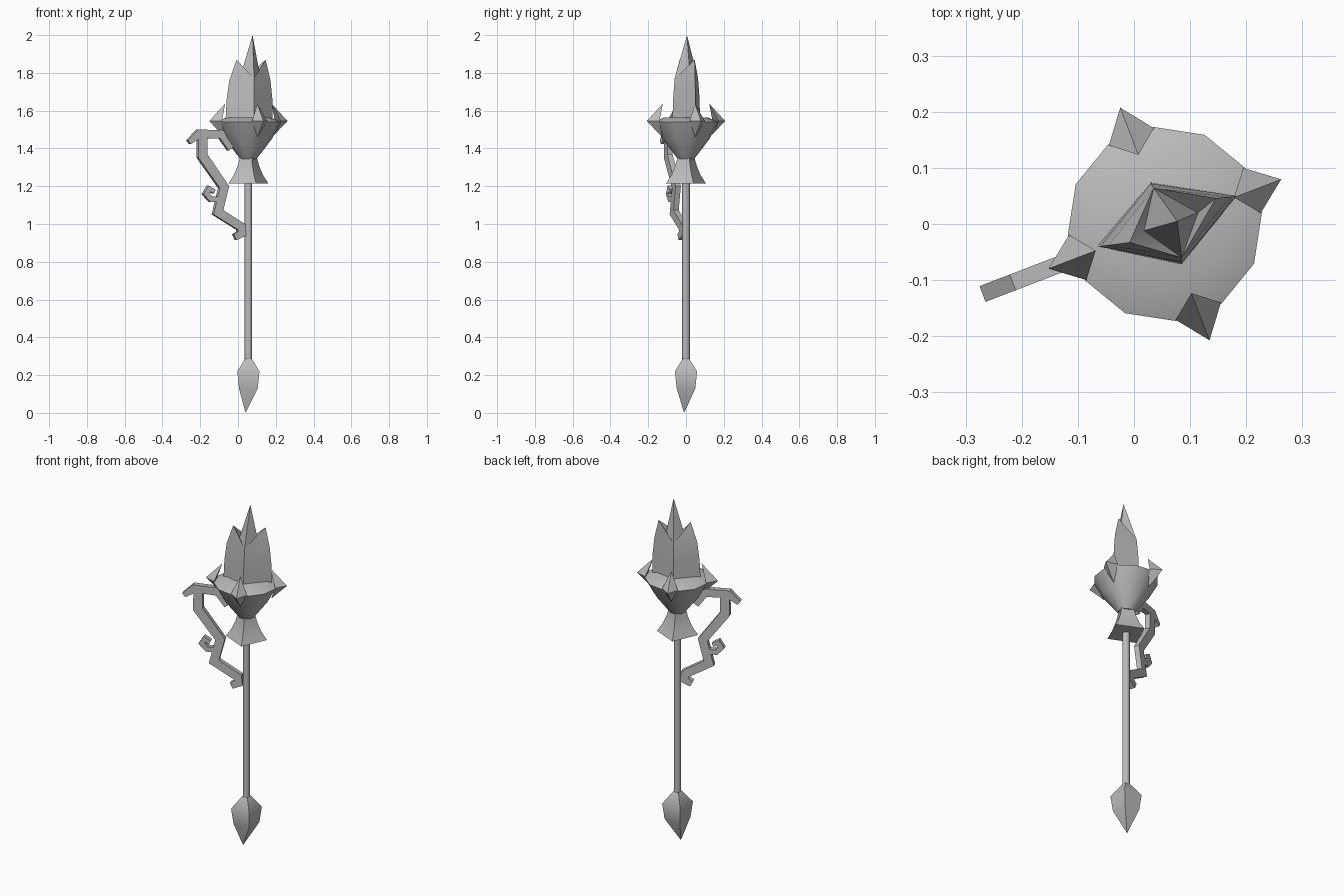
import bpy, bmesh
from math import sin, cos, radians, pi
from mathutils import Vector

cube = bpy.data.objects.get("Cube")
if cube:
    bpy.data.objects.remove(cube, do_unlink=True)

TURN = radians(21)            # the head is turned about the shaft
AXIS = Vector((0.055, 0.0))   # shaft position in plan

stone = bpy.data.materials.new("plain grey")
stone.use_nodes = True
grey = (0.5, 0.5, 0.5, 1)
stone.diffuse_color = grey
stone.node_tree.nodes["Principled BSDF"].inputs["Base Color"].default_value = grey


def build(name, points, faces, angle=40):
    bm = bmesh.new()
    verts = [bm.verts.new(p) for p in points]
    for f in faces:
        bm.faces.new([verts[i] for i in f])
    bmesh.ops.recalc_face_normals(bm, faces=bm.faces)
    mesh = bpy.data.meshes.new(name)
    bm.to_mesh(mesh)
    bm.free()
    mesh.materials.append(stone)
    obj = bpy.data.objects.new(name, mesh)
    bpy.context.collection.objects.link(obj)
    bpy.ops.object.select_all(action='DESELECT')
    obj.select_set(True)
    bpy.context.view_layer.objects.active = obj
    bpy.ops.object.shade_smooth_by_angle(angle=radians(angle))
    return obj


def polar(r, a, z):
    return (AXIS.x + r * cos(a), AXIS.y + r * sin(a), z)


def bridge(n, rings):
    return [(k * n + i, k * n + (i + 1) % n, (k + 1) * n + (i + 1) % n, (k + 1) * n + i)
            for k in range(rings - 1) for i in range(n)]


def lathe(name, profile, angles, tip=None, angle=40):
    """Rings of (radius, height); the first ring is closed flat or drawn to a tip."""
    n, m = len(angles), len(profile)
    pts = [polar(r, a, z) for r, z in profile for a in angles]
    faces = bridge(n, m) + [tuple(range((m - 1) * n, m * n))]
    if tip:
        pts.append(tip)
        faces += [(i, (i + 1) % n, len(pts) - 1) for i in range(n)]
    else:
        faces.append(tuple(range(n)))
    return build(name, pts, faces, angle)


def ribbon(name, path, widths, depth=0.03):
    """Flat bar with mitred corners, in the upright plane of one spike."""
    out = Vector((-cos(TURN), -sin(TURN), 0))
    side = Vector((-out.y, out.x, 0)) * depth / 2
    p = [Vector(q) for q in path]
    pts = []
    for i, q in enumerate(p):
        a = (q - p[i - 1]).normalized() if i else (p[1] - q).normalized()
        b = (p[i + 1] - q).normalized() if i < len(p) - 1 else a
        t = (a + b).normalized()
        n = Vector((-t.y, t.x)) * widths[i] / 2 / max(t.dot(a), 0.6)
        for edge, s in ((q + n, 1), (q + n, -1), (q - n, -1), (q - n, 1)):
            pts.append(AXIS.to_3d() + out * edge.x + Vector((0, 0, edge.y)) + side * s)
    last = len(pts) - 4
    faces = bridge(4, len(p)) + [(0, 1, 2, 3), tuple(range(last, last + 4))]
    return build(name, pts, faces, 25)


quarter = [k * pi / 2 for k in range(4)]

# Shaft and pointed foot
lathe("shaft", [(0.02, 0.27), (0.02, 1.3)], [k * pi / 4 for k in range(8)], angle=60)
lathe("foot_point", [(0.07, 0.13), (0.083, 0.22), (0.024, 0.287)],
      [pi / 4 + q for q in quarter], tip=(0.04, -0.01, 0))

# Square flared collar
lathe("collar", [(0.113, 1.215), (0.082, 1.26), (0.06, 1.31), (0.046, 1.36)],
      [TURN + q for q in quarter])

# Bowl: spike roots alternate with single corners
half = radians(14.5)
bowl_angles = [TURN + q + d for q in quarter for d in (-half, half, pi / 4)]
lathe("bowl", [(0.044, 1.345), (0.125, 1.45), (0.174, 1.54), (0.115, 1.565)],
      bowl_angles, angle=45)

# Four spikes on the rim
for k, q in enumerate(quarter):
    a = TURN + q
    pts = [polar(0.222, a, 1.545), polar(0.172, a + half, 1.545),
           polar(0.172, a - half, 1.545), polar(0.132, a, 1.637),
           polar(0.135, a, 1.46)]
    build("rim_spike_%d" % (k + 1), pts,
          [(0, 1, 3), (0, 3, 2), (1, 2, 3), (0, 4, 1), (0, 2, 4), (1, 4, 2)], 30)

# Crystal: diamond column with a tall middle point and a shard at each end
column = [
    (0.183, 0.05, 1.55), (0.03, 0.074, 1.55), (-0.066, -0.04, 1.55), (0.085, -0.072, 1.55),
    (0.182, 0.05, 1.66), (0.03, 0.072, 1.66), (-0.06, -0.04, 1.66), (0.085, -0.068, 1.66),
    (0.172, 0.048, 1.76), (0.035, 0.064, 1.77), (-0.046, -0.038, 1.76), (0.085, -0.06, 1.77)]
tops = [(0.146, 0.046, 1.87), (-0.008, -0.033, 1.87),
        (0.114, 0.02, 1.80), (0.018, -0.012, 1.80), (0.077, 0.005, 2.0)]
shard_r, shard_l, notch_r, notch_l, peak = range(12, 17)
faces = bridge(4, 3) + [(0, 1, 2, 3)]
for end, shard, notch in ((8, shard_r, notch_r), (10, shard_l, notch_l)):
    for flank in (9, 11):
        faces += [(end, flank, shard), (flank, notch, shard), (flank, notch, peak)]
build("crystal", column + tops, faces, 50)

# Scrolled handle: (distance from shaft, height)
ribbon("handle_arm", [(0.34, 1.433), (0.283, 1.478), (0.152, 1.474), (0.10, 1.40)],
       [0.026, 0.044, 0.046, 0.04])
ribbon("handle_stem", [(0.262, 1.47), (0.263, 1.36), (0.141, 1.195), (0.175, 1.062),
                       (0.045, 0.985), (0.04, 0.95), (0.08, 0.93)],
       [0.05, 0.052, 0.048, 0.048, 0.046, 0.04, 0.034])
ribbon("handle_curl", [(0.16, 1.13), (0.215, 1.131), (0.243, 1.16), (0.226, 1.187),
                       (0.196, 1.172)],
       [0.03, 0.028, 0.027, 0.026, 0.022])
